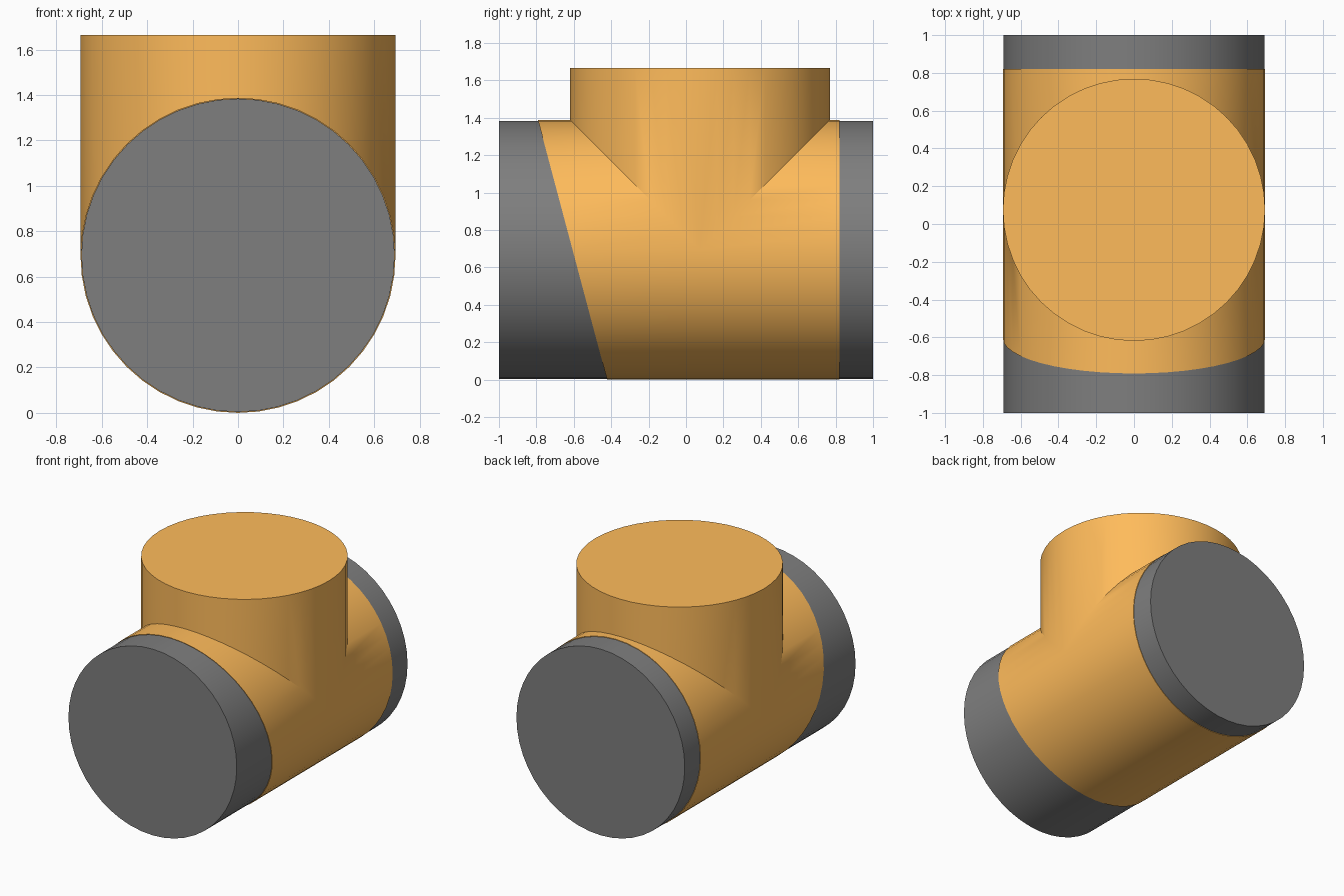
import bpy, bmesh
from math import sin, cos, tau, radians

if "Cube" in bpy.data.objects:
    bpy.data.objects.remove(bpy.data.objects["Cube"])

N = 48                     # sides per cylinder
R, ZC, YC = 0.694, 0.694, 0.075
TOP, BACK = 1.665, 0.82


def finish(name, bm, colour):
    bmesh.ops.remove_doubles(bm, verts=bm.verts, dist=1e-4)
    bmesh.ops.recalc_face_normals(bm, faces=bm.faces)
    mesh = bpy.data.meshes.new(name)
    bm.to_mesh(mesh)
    bm.free()
    obj = bpy.data.objects.new(name, mesh)
    bpy.context.collection.objects.link(obj)
    mat = bpy.data.materials.new(name + "_colour")
    mat.diffuse_color = colour
    mat.use_nodes = True
    mat.node_tree.nodes["Principled BSDF"].inputs["Base Color"].default_value = mat.diffuse_color
    mesh.materials.append(mat)
    bpy.ops.object.select_all(action='DESELECT')
    obj.select_set(True)
    bpy.context.view_layer.objects.active = obj
    bpy.ops.object.shade_smooth_by_angle(angle=radians(30))
    return mesh


def strip(bm, a, b, closed=False):
    n = len(a)
    for i in range(n if closed else n - 1):
        j = (i + 1) % n
        bm.faces.new([a[i], a[j], b[j], b[i]])


# Dark grey pipe running front to back
bm = bmesh.new()
r = R - 0.004
ring = [(r * cos(tau * i / N), ZC + r * sin(tau * i / N)) for i in range(N)]
ends = [[bm.verts.new((x, y, z)) for x, z in ring] for y in (-1, 1)]
strip(bm, *ends, closed=True)
for e in ends:
    bm.faces.new(e)
finish("inner_pipe", bm, (0.21, 0.21, 0.21, 1))

# Orange tee: sleeve with slanted front, mitred to an equal-radius upright branch
bm = bmesh.new()
front, saddle_f, saddle_b, back = [], [], [], []
for i in range(N):
    a = tau * i / N
    x, z = R * cos(a), ZC + R * sin(a)
    s = max(0.0, R * sin(a))
    for row, y in ((front, -0.422 - 0.266 * z), (saddle_f, YC - s),
                   (saddle_b, YC + s), (back, BACK)):
        row.append(bm.verts.new((x, y, z)))
strip(bm, front, saddle_f, closed=True)
strip(bm, saddle_b, back, closed=True)
bm.faces.new(front)
bm.faces.new(back)

# Upright branch rising from the saddle, with a flat top
half = N // 2 + 1
rims = []
for saddle in (saddle_f[:half], saddle_b[:half]):
    rim = [bm.verts.new((v.co.x, v.co.y, TOP)) for v in saddle]
    strip(bm, saddle, rim)
    rims += rim
bmesh.ops.remove_doubles(bm, verts=rims, dist=1e-4)
rim_edges = [e for e in bm.edges if all(abs(v.co.z - TOP) < 1e-5 for v in e.verts)]
bmesh.ops.contextual_create(bm, geom=rim_edges)
tee = finish("tee_sleeve", bm, (1.0, 0.50, 0.105, 1))

# Crisp seam where the branch meets the sleeve
def on_seam(co):
    return abs((co.z - ZC) - abs(co.y - YC)) < 1e-4

sharp = tee.attributes.get("sharp_edge") or tee.attributes.new("sharp_edge", 'BOOLEAN', 'EDGE')
for e in tee.edges:
    if all(on_seam(tee.vertices[v].co) for v in e.vertices):
        sharp.data[e.index].value = True
